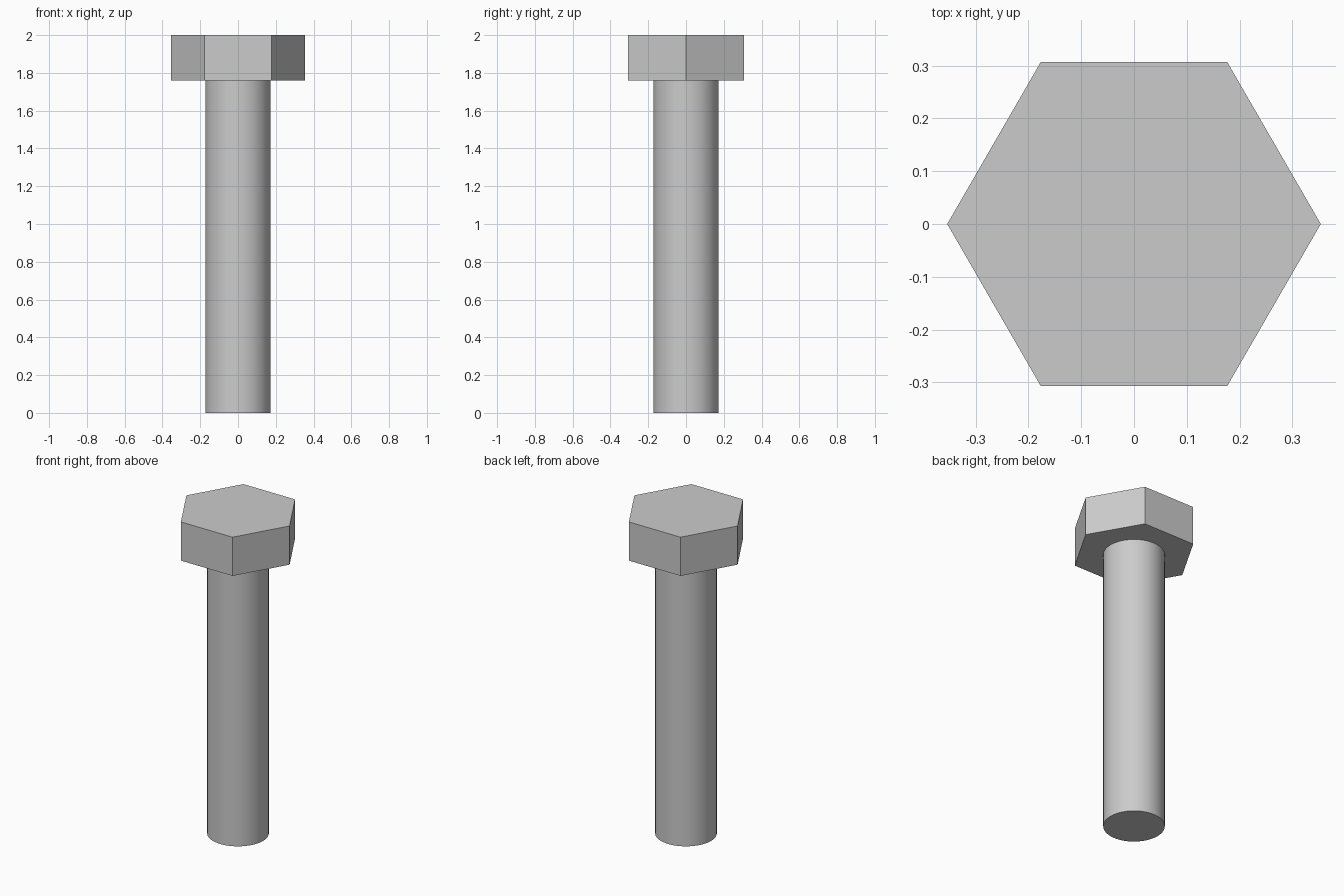
import bpy
import math

cube = bpy.data.objects.get("Cube")
if cube:
    bpy.data.objects.remove(cube, do_unlink=True)

HEIGHT = 2.0
HEAD_BOTTOM = 1.76
HEAD_RADIUS = 0.354
SHANK_RADIUS = 0.173

# Single plain metal colour
steel = bpy.data.materials.new("steel_grey")
steel.use_nodes = True
colour = (0.6, 0.6, 0.6, 1.0)
steel.diffuse_color = colour
steel.node_tree.nodes["Principled BSDF"].inputs["Base Color"].default_value = colour


def prism(name, sides, radius, bottom, top, turn=0.0):
    """Upright prism between two heights."""
    bpy.ops.mesh.primitive_cylinder_add(
        vertices=sides, radius=radius, depth=top - bottom,
        location=(0, 0, (bottom + top) / 2), rotation=(0, 0, turn))
    part = bpy.context.object
    part.name = name
    part.data.materials.append(steel)
    return part


# Hexagonal head with corners on the x axis
prism("hex_head", 6, HEAD_RADIUS, HEAD_BOTTOM, HEIGHT, math.radians(90))

# Round smooth shank
prism("shank", 64, SHANK_RADIUS, 0.0, HEAD_BOTTOM)
bpy.ops.object.shade_smooth_by_angle(angle=math.radians(30))
